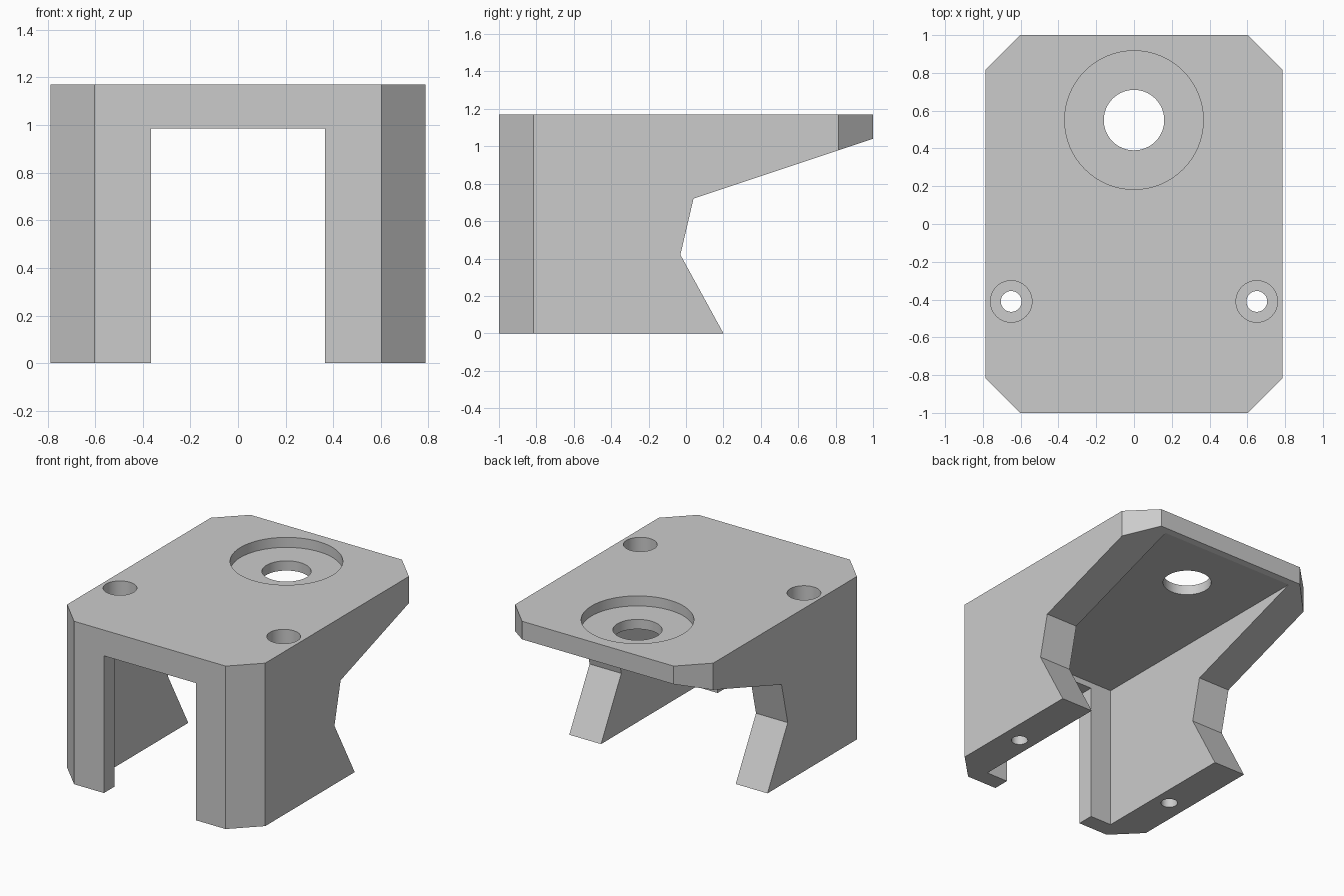
import bpy, bmesh
from mathutils import Vector

if "Cube" in bpy.data.objects:
    bpy.data.objects.remove(bpy.data.objects["Cube"], do_unlink=True)

grey = bpy.data.materials.new("plain grey")
grey.use_nodes = True
colour = (0.6, 0.6, 0.6, 1)
grey.diffuse_color = colour
grey.node_tree.nodes["Principled BSDF"].inputs["Base Color"].default_value = colour


def prism(name, points, direction):
    """Extrude a closed outline along a direction."""
    bm = bmesh.new()
    face = bm.faces.new([bm.verts.new(p) for p in points])
    grown = bmesh.ops.extrude_face_region(bm, geom=[face])["geom"]
    verts = [g for g in grown if isinstance(g, bmesh.types.BMVert)]
    bmesh.ops.translate(bm, verts=verts, vec=Vector(direction))
    bmesh.ops.recalc_face_normals(bm, faces=bm.faces)
    mesh = bpy.data.meshes.new(name)
    bm.to_mesh(mesh)
    bm.free()
    mesh.materials.append(grey)
    obj = bpy.data.objects.new(name, mesh)
    bpy.context.collection.objects.link(obj)
    return obj


def box(name, half_x, y0, y1, top):
    outline = [(-half_x, y0, -1), (half_x, y0, -1), (half_x, y1, -1), (-half_x, y1, -1)]
    return prism(name, outline, (0, 0, top + 1))


def drill(name, x, y, radius, bottom):
    bpy.ops.mesh.primitive_cylinder_add(vertices=64, radius=radius, depth=2 - bottom,
                                        location=(x, y, (2 + bottom) / 2))
    obj = bpy.context.object
    obj.name = name
    obj.data.materials.append(grey)
    return obj


HALF_X, CUT, TOP = 0.787, 0.185, 1.17

# Side profile across the full width
side = [(-1, 0), (0.2, 0), (-0.03, 0.42), (0.04, 0.72), (1, 1.04), (1, TOP), (-1, TOP)]
body = prism("bracket_body", [(-HALF_X, y, z) for y, z in side], (2 * HALF_X, 0, 0))

# Footprint with clipped corners
quarter = [(HALF_X, 1 - CUT), (HALF_X - CUT, 1)]
half = quarter + [(-x, y) for x, y in reversed(quarter)]
outline = half + [(x, -y) for x, y in reversed(half)]
footprint = prism("footprint_cutter", [(x, y, -0.5) for x, y in outline], (0, 0, 3))

# Inner cavity, front opening, and stepped holes
cutters = [
    box("cavity_cutter", 0.535, -0.88, 2, 1.028),
    box("opening_cutter", 0.365, -1.5, -0.5, 0.985),
    drill("large_recess_cutter", 0, 0.55, 0.367, 1.098),
    drill("large_hole_cutter", 0, 0.55, 0.16, 0.5),
]
for x in (-0.65, 0.65):
    cutters.append(drill("screw_recess_cutter", x, -0.41, 0.11, 0.4))
    cutters.append(drill("screw_hole_cutter", x, -0.41, 0.055, -1))

for cutter in [footprint] + cutters:
    cutter.hide_render = True
    mod = body.modifiers.new(cutter.name, "BOOLEAN")
    mod.operation = "INTERSECT" if cutter is footprint else "DIFFERENCE"
    mod.solver = "EXACT"
    mod.object = cutter

# Bake the cuts and drop the helpers
bpy.context.view_layer.update()
graph = bpy.context.evaluated_depsgraph_get()
baked = bpy.data.meshes.new_from_object(body.evaluated_get(graph))
body.modifiers.clear()
body.data = baked
for cutter in [footprint] + cutters:
    bpy.data.objects.remove(cutter, do_unlink=True)

bpy.ops.object.select_all(action="DESELECT")
body.select_set(True)
bpy.context.view_layer.objects.active = body
bpy.ops.object.shade_smooth_by_angle(angle=0.3)
